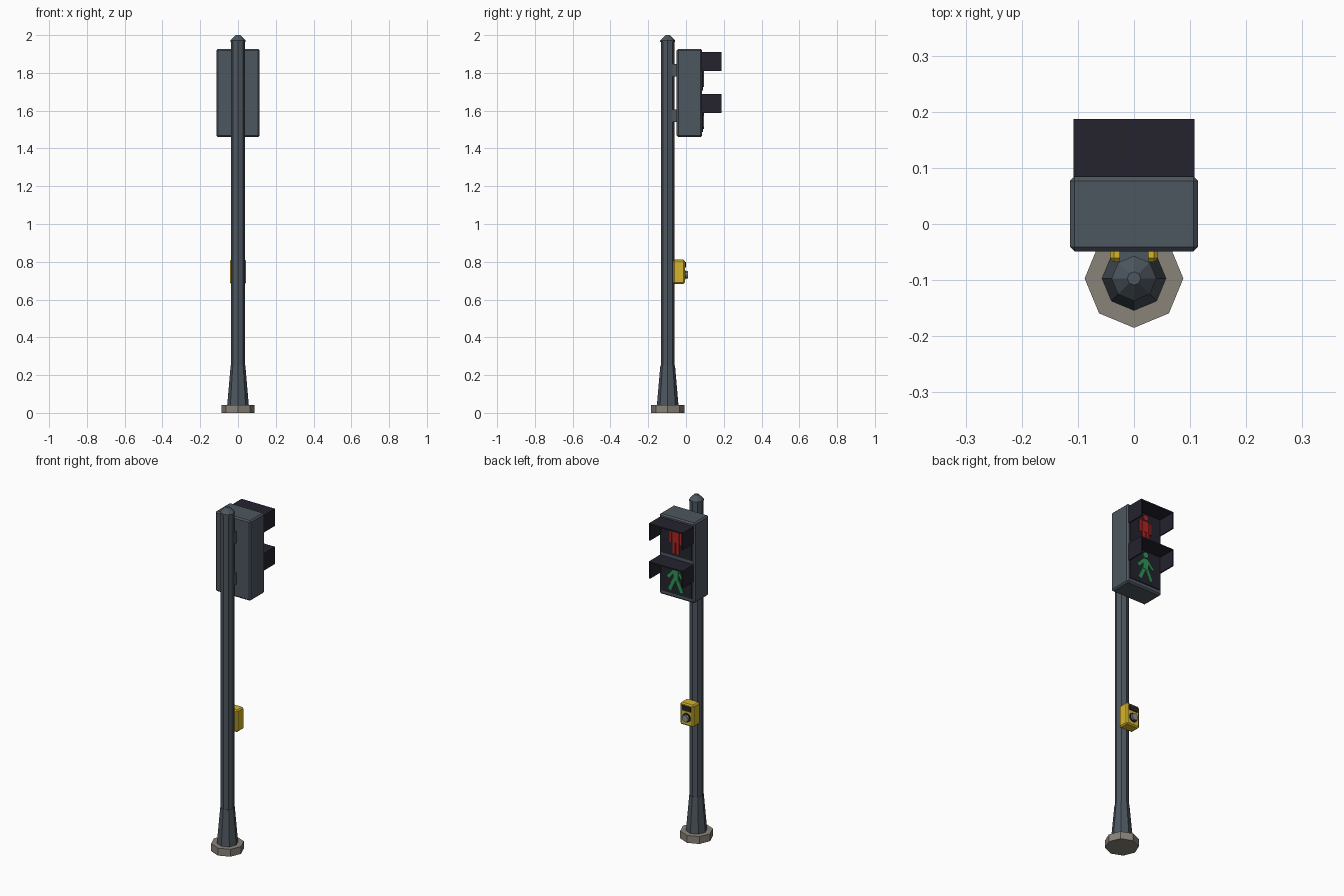
import bpy, bmesh, math
from mathutils import Matrix, Vector

if "Cube" in bpy.data.objects:
    bpy.data.objects.remove(bpy.data.objects["Cube"])

def mat(name, r, g, b):
    m = bpy.data.materials.new(name)
    m.diffuse_color = (r, g, b, 1)
    m.use_nodes = True
    m.node_tree.nodes["Principled BSDF"].inputs["Base Color"].default_value = m.diffuse_color
    return m

STEEL = mat("slate_steel", 0.075, 0.095, 0.115)
DARK = mat("dark_plastic", 0.018, 0.017, 0.028)
CONCRETE = mat("concrete", 0.25, 0.225, 0.19)
YELLOW = mat("yellow_paint", 0.66, 0.46, 0.025)
RED = mat("red_signal", 0.42, 0.02, 0.018)
GREEN = mat("green_signal", 0.03, 0.30, 0.09)
METAL = mat("button_metal", 0.27, 0.27, 0.27)

POLE_Y = -0.097

def finish(name, bm, material, bevel=0):
    bmesh.ops.recalc_face_normals(bm, faces=bm.faces[:])
    me = bpy.data.meshes.new(name)
    bm.to_mesh(me)
    bm.free()
    me.materials.append(material)
    ob = bpy.data.objects.new(name, me)
    bpy.context.scene.collection.objects.link(ob)
    if bevel:
        mod = ob.modifiers.new("bevel", 'BEVEL')
        mod.width = bevel
        mod.segments = 1
    return ob

def add_box(bm, x, y, z, angle=0):
    """Box from (min, max) ranges, optionally turned about its own y axis."""
    c = Vector([(a + b) / 2 for a, b in (x, y, z)])
    s = [b - a for a, b in (x, y, z)]
    m = Matrix.Translation(c) @ Matrix.Rotation(angle, 4, 'Y') @ Matrix.Diagonal((*s, 1))
    bmesh.ops.create_cube(bm, size=1, matrix=m)

def box(name, x, y, z, material, bevel=0):
    bm = bmesh.new()
    add_box(bm, x, y, z)
    return finish(name, bm, material, bevel)

def lathe(name, profile, material, sides=8):
    """Upright faceted solid around the pole axis from (radius, z) points."""
    bm = bmesh.new()
    rings = [[bm.verts.new((r * math.cos(i * math.tau / sides),
                            POLE_Y + r * math.sin(i * math.tau / sides), z))
              for i in range(sides)] for r, z in profile]
    for a, b in zip(rings, rings[1:]):
        for i in range(sides):
            j = (i + 1) % sides
            bm.faces.new((a[i], a[j], b[j], b[i]))
    bm.faces.new(rings[0])
    bm.faces.new(rings[-1])
    return finish(name, bm, material)

def add_disc(bm, x, z, r, y, sides):
    m = (Matrix.Translation((x, (y[0] + y[1]) / 2, z)) @ Matrix.Rotation(math.pi / 2, 4, 'X')
         @ Matrix.Rotation(math.pi / sides, 4, 'Z'))
    bmesh.ops.create_cone(bm, cap_ends=True, segments=sides, radius1=r, radius2=r,
                          depth=y[1] - y[0], matrix=m)

def add_limb(bm, a, b, width, y):
    """Flat bar between two (x, z) points."""
    dx, dz = b[0] - a[0], b[1] - a[1]
    cx, cz, length = (a[0] + b[0]) / 2, (a[1] + b[1]) / 2, math.hypot(dx, dz)
    add_box(bm, (cx - width / 2, cx + width / 2), y, (cz - length / 2, cz + length / 2),
            math.atan2(dx, dz))

def figure(name, z, limbs, material):
    bm = bmesh.new()
    add_disc(bm, 0, z + 0.066, 0.018, (0.088, 0.096), 8)
    for k, (a, b, w) in enumerate(limbs):
        y = (0.088, 0.096 - 0.0003 * k)
        add_limb(bm, (a[0], z + a[1]), (b[0], z + b[1]), w, y)
    return finish(name, bm, material)

# Pole, footing and cap
lathe("footing", [(0.088, 0), (0.088, 0.043)], CONCRETE)
lathe("pole_base", [(0.057, 0.043), (0.039, 0.25)], STEEL)
lathe("pole", [(0.0365, 0.24), (0.0365, 1.967)], STEEL)
lathe("pole_cap", [(0.040, 1.963), (0.040, 1.972), (0.012, 2.0)], STEEL)

# Signal housing and its brackets
box("signal_housing", (-0.114, 0.114), (-0.049, 0.085), (1.46, 1.927), STEEL, 0.008)
for label, z in (("lower", 1.572), ("upper", 1.813)):
    box(label + "_bracket", (-0.026, 0.026), (-0.08, -0.045), (z - 0.033, z + 0.033), STEEL)

# Lens panels and three-sided visors
for label, top in (("lower", 1.688), ("upper", 1.91)):
    box(label + "_lens", (-0.098, 0.098), (0.08, 0.09), (top - 0.202, top - 0.004), DARK)
    bm = bmesh.new()
    add_box(bm, (-0.108, 0.108), (0.08, 0.187), (top - 0.008, top))
    for s in (-1, 1):
        add_box(bm, sorted((s * 0.108, s * 0.101)), (0.08, 0.187), (top - 0.1, top - 0.008))
    finish(label + "_visor", bm, DARK)

# Standing and walking figures
standing = [((0, 0.045), (0, -0.02), 0.044)]
walking = [((0, 0.045), (0, -0.018), 0.034)]
for s in (-1, 1):
    standing += [((s * 0.034, 0.042), (s * 0.034, -0.025), 0.015),
                 ((s * 0.0125, -0.015), (s * 0.0125, -0.085), 0.019)]
    walking += [((s * 0.008, 0.038), (s * 0.05, -0.008), 0.016),
                ((s * 0.006, -0.008), (s * 0.04, -0.08), 0.020)]
figure("standing_figure", 1.81, standing, RED)
figure("walking_figure", 1.588, walking, GREEN)

# Push button unit
box("button_box", (-0.043, 0.043), (-0.068, -0.006), (0.683, 0.811), YELLOW, 0.007)
box("button_display", (-0.027, 0.027), (-0.012, -0.001), (0.770, 0.798), DARK)
for name, r, y, m in (("button_ring", 0.027, (-0.012, -0.002), DARK),
                      ("push_button", 0.020, (-0.01, 0.010), METAL)):
    bm = bmesh.new()
    add_disc(bm, 0, 0.731, r, y, 10)
    finish(name, bm, m)
